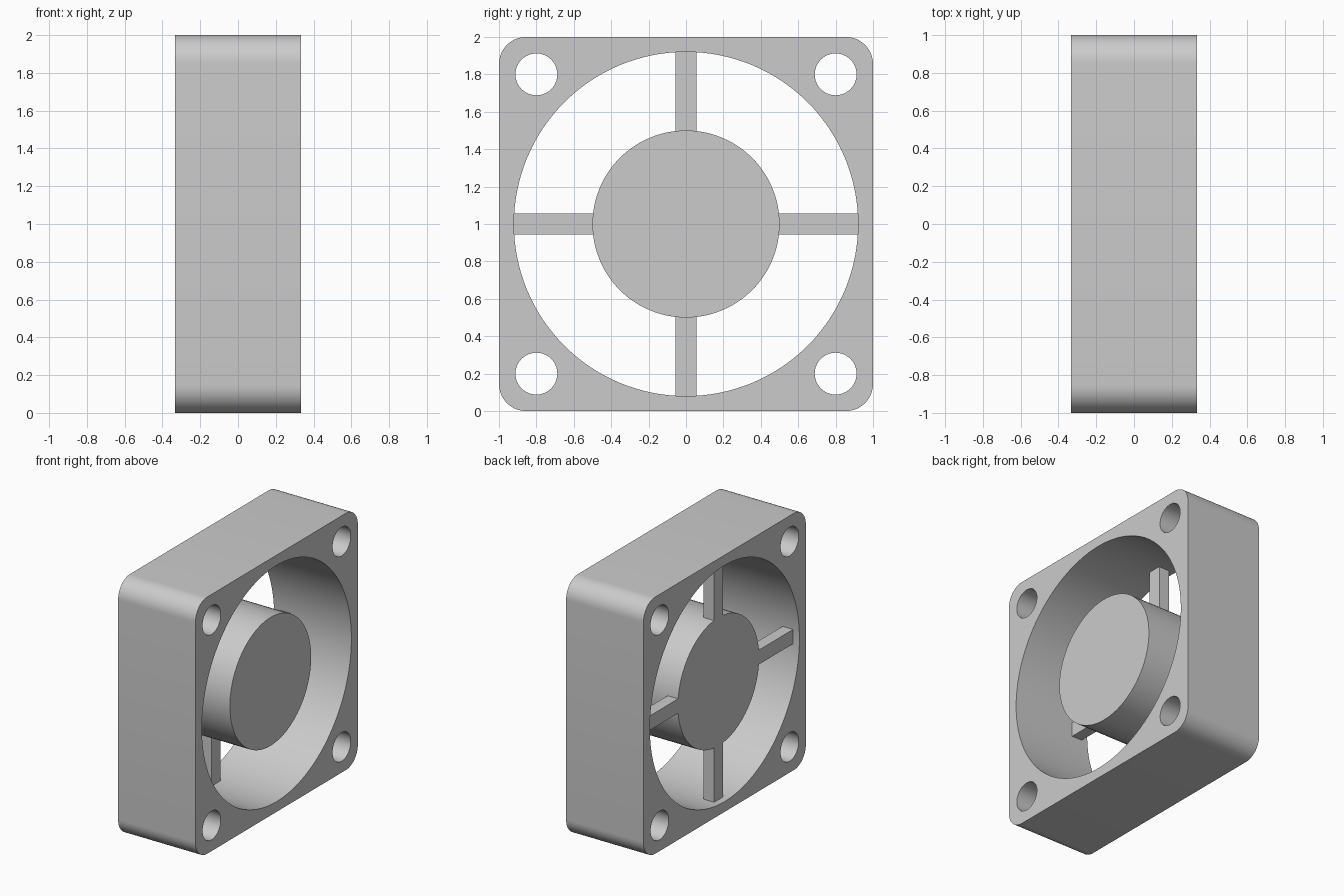
import bpy, bmesh, math
from mathutils import Vector

if "Cube" in bpy.data.objects:
    bpy.data.objects.remove(bpy.data.objects["Cube"], do_unlink=True)

HALF_DEPTH = 0.333
HUB_HALF = 0.28
RING_R = 0.92
CENTER_Z = 1.0

grey = bpy.data.materials.new("plain grey")
grey.use_nodes = True
grey.diffuse_color = (0.6, 0.6, 0.6, 1)
grey.node_tree.nodes["Principled BSDF"].inputs["Base Color"].default_value = (0.6, 0.6, 0.6, 1)


def arc(cy, cz, r, start, sweep, n):
    return [(cy + r * math.cos(start + sweep * i / n), cz + r * math.sin(start + sweep * i / n))
            for i in range(n + 1)]


def circle(cy, cz, r, n):
    return arc(cy, cz, r, 0, math.tau, n)[:-1]


def plate(name, loops, x0, x1):
    """Extrude closed y-z outlines (first is outer, the rest are holes) from x0 to x1."""
    bm = bmesh.new()
    edges = []
    for loop in loops:
        verts = [bm.verts.new((x0, y, z + CENTER_Z)) for y, z in loop]
        edges += [bm.edges.new((a, b)) for a, b in zip(verts, verts[1:] + verts[:1])]
    if len(loops) == 1:
        bm.faces.new(verts)
    else:
        bmesh.ops.triangle_fill(bm, edges=edges, use_beauty=True, normal=Vector((1, 0, 0)))
    ext = bmesh.ops.extrude_face_region(bm, geom=bm.faces[:], use_keep_orig=True)
    moved = [v for v in ext["geom"] if isinstance(v, bmesh.types.BMVert)]
    bmesh.ops.translate(bm, verts=moved, vec=(x1 - x0, 0, 0))
    bmesh.ops.recalc_face_normals(bm, faces=bm.faces[:])
    mesh = bpy.data.meshes.new(name)
    bm.to_mesh(mesh)
    bm.free()
    mesh.materials.append(grey)
    obj = bpy.data.objects.new(name, mesh)
    bpy.context.collection.objects.link(obj)
    bpy.ops.object.select_all(action="DESELECT")
    obj.select_set(True)
    bpy.context.view_layer.objects.active = obj
    bpy.ops.object.shade_smooth_by_angle(angle=math.radians(30))
    return obj


# Square housing with rounded corners, a round duct and four screw holes
corner = 0.145
outline = []
for i, (sy, sz) in enumerate([(1, 1), (-1, 1), (-1, -1), (1, -1)]):
    outline += arc(sy * (1 - corner), sz * (1 - corner), corner, i * math.pi / 2, math.pi / 2, 12)
holes = [circle(sy * 0.8, sz * 0.8, 0.112, 40) for sy in (-1, 1) for sz in (-1, 1)]
plate("housing", [outline, circle(0, 0, RING_R, 128)] + holes, -HALF_DEPTH, HALF_DEPTH)

# Central hub
plate("hub", [circle(0, 0, 0.5, 96)], -HUB_HALF, HUB_HALF)

# Four struts on the -x side, flush with the hub face
w = 0.056
for i, side in enumerate(["back", "top", "front", "bottom"]):
    a = i * math.pi / 2
    c, s = math.cos(a), math.sin(a)
    box = [(0.48, -w), (RING_R + 0.005, -w), (RING_R + 0.005, w), (0.48, w)]
    plate(side + "_strut", [[(u * c - v * s, u * s + v * c) for u, v in box]],
          -HUB_HALF, -HUB_HALF + 0.09)
